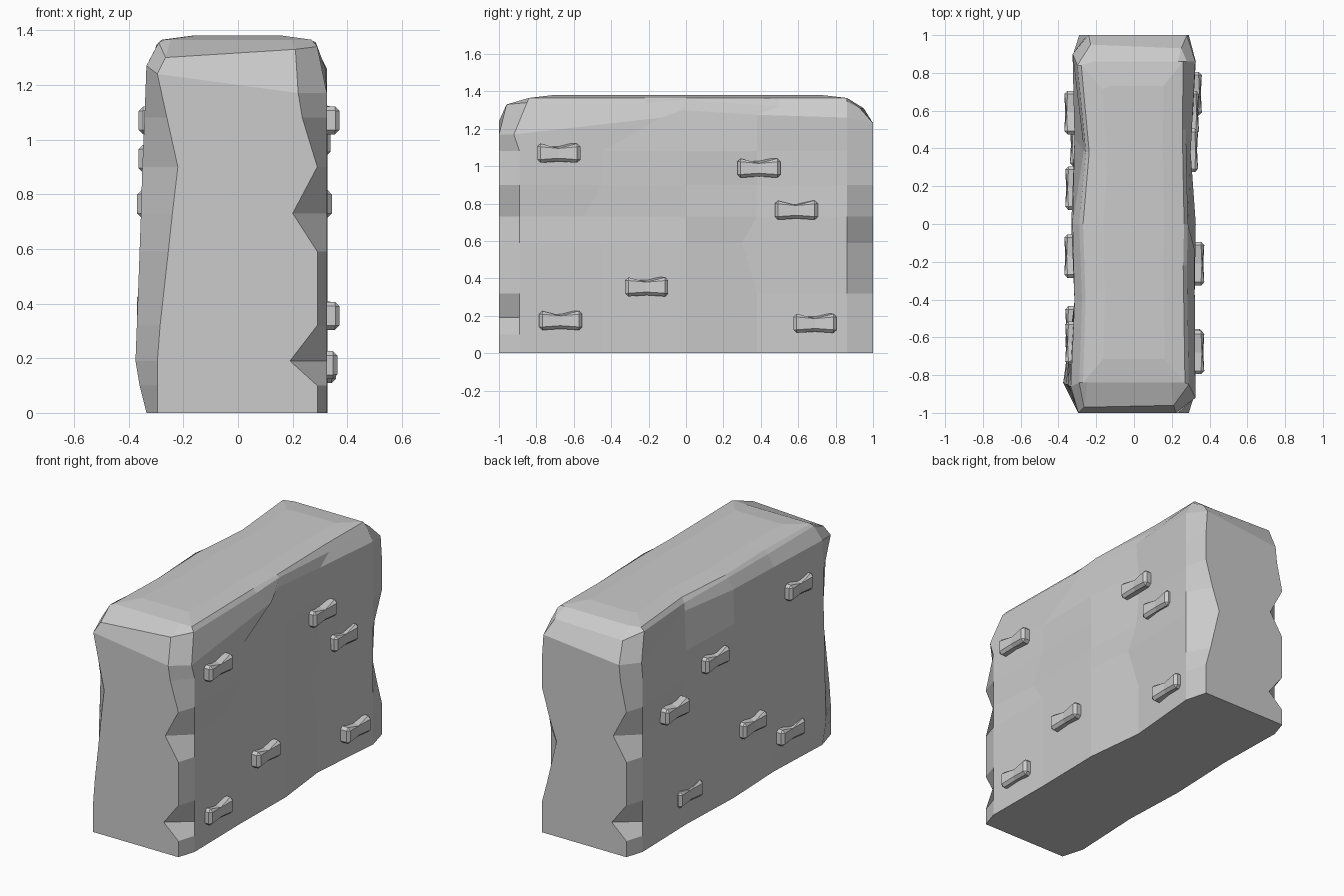
import bpy, bmesh
from mathutils import Vector

if "Cube" in bpy.data.objects:
    bpy.data.objects.remove(bpy.data.objects["Cube"])


def finish(bm, name):
    bmesh.ops.recalc_face_normals(bm, faces=bm.faces[:])
    me = bpy.data.meshes.new(name)
    bm.to_mesh(me)
    bm.free()
    ob = bpy.data.objects.new(name, me)
    bpy.context.collection.objects.link(ob)
    return ob


# Wall plan, counter-clockwise from the front right corner
plan = [(.29, -1), (.325, -.89), (.32, -.45), (.327, 0), (.285, .38), (.327, .86), (.29, 1),
        (-.29, 1), (-.325, .89), (-.315, .45), (-.332, 0), (-.315, -.41), (-.335, -.86), (-.295, -1)]
levels = [0, .1, .19, .32, .59, .73, .9, 1.08]

# Chips in the corners and dents in the sides: (level, point) -> x, y
chips = {(2, 0): (.19, -1), (5, 0): (.2, -1), (7, 0): (.235, -1),
         (2, 7): (-.19, 1), (5, 7): (-.2, 1), (7, 7): (-.25, 1),
         (3, 6): (.255, 1), (4, 6): (.19, 1), (5, 6): (.24, 1),
         (3, 13): (-.285, -1), (4, 13): (-.255, -1), (5, 13): (-.24, -1),
         (6, 13): (-.22, -1), (7, 13): (-.26, -1),
         (1, 12): (-.36, -.85), (2, 12): (-.375, -.84), (3, 12): (-.37, -.84),
         (4, 12): (-.36, -.85), (5, 12): (-.355, -.85), (6, 12): (-.35, -.85),
         (7, 12): (-.342, -.86),
         (4, 4): (.295, .3), (5, 4): (.3, .38), (5, 2): (.305, -.55), (5, 9): (-.3, .5)}
rings = [[(*chips.get((i, j), p), z) for j, p in enumerate(plan)] for i, z in enumerate(levels)]

# Broken upper rim: lower break line, then the edge of the top
rings.append([(.22, -1, 1.17), (.325, -.92, 1.17), (.32, -.13, 1.26), (.285, -.02, 1.3),
              (.3, .38, 1.275), (.325, .86, 1.26), (.28, 1, 1.23),
              (-.24, 1, 1.18), (-.325, .9, 1.18), (-.265, .39, 1.29), (-.325, 0, 1.29),
              (-.315, -.41, 1.27), (-.335, -.86, 1.27), (-.295, -1, 1.24)])
rings.append([(.21, -.96, 1.33), (.29, -.85, 1.34), (.28, -.22, 1.34), (.285, 0, 1.355),
              (.275, .5, 1.32), (.28, .86, 1.345), (.25, .93, 1.31),
              (-.23, .95, 1.31), (-.3, .84, 1.345), (-.255, .38, 1.335), (-.29, 0, 1.355),
              (-.275, -.41, 1.34), (-.29, -.84, 1.355), (-.265, -.97, 1.3)])
rings.append([(x * .93, max(-.84, min(.86, y)), 1.365) for x, y, z in rings[-1]])
rings.append([(x * .6, y * .85, 1.38) for x, y, z in rings[-1]])

bm = bmesh.new()
loops = [[bm.verts.new(p) for p in r] for r in rings]
n = len(plan)
for a, b in zip(loops, loops[1:]):
    for j in range(n):
        k = (j + 1) % n
        bm.faces.new((a[j], a[k], b[k], b[j]))
bm.faces.new(loops[0][::-1])
bm.faces.new(loops[-1])
finish(bm, "stone_wall")


# Small raised bricks with a sagging middle
def brick(name, side, y, z, out):
    bm = bmesh.new()
    bmesh.ops.create_cube(bm, size=1)
    for v in bm.verts:
        v.co = Vector((v.co.x * .12, v.co.y * .23, v.co.z * .105))
    bmesh.ops.bisect_plane(bm, geom=bm.verts[:] + bm.edges[:] + bm.faces[:],
                           plane_co=(0, 0, 0), plane_no=(0, 1, 0))
    for v in bm.verts:
        if abs(v.co.y) < .01:
            v.co.z += -.012 if v.co.z > 0 else .008
            v.co.x -= .006
    edges = [e for e in bm.edges if e.calc_face_angle(0) > .6]
    bmesh.ops.bevel(bm, geom=edges, offset=.017, segments=1, affect='EDGES')
    for v in bm.verts:
        v.co = Vector((side * (v.co.x + out - .06), v.co.y + y, v.co.z + z))
    finish(bm, name)


right = [(-.68, 1.07, .373), (.39, .99, .34), (.59, .765, .345),
         (-.21, .355, .373), (-.67, .175, .365), (.69, .16, .36)]
left = [(-.63, 1.07, .365), (.19, .93, .365), (.59, .765, .37),
        (-.17, .39, .37), (-.55, .2, .365), (.42, .18, .34)]
for side, label, spots in ((1, "right", right), (-1, "left", left)):
    for i, (y, z, out) in enumerate(spots):
        brick(f"{label}_brick_{i + 1}", side, y, z, out)
